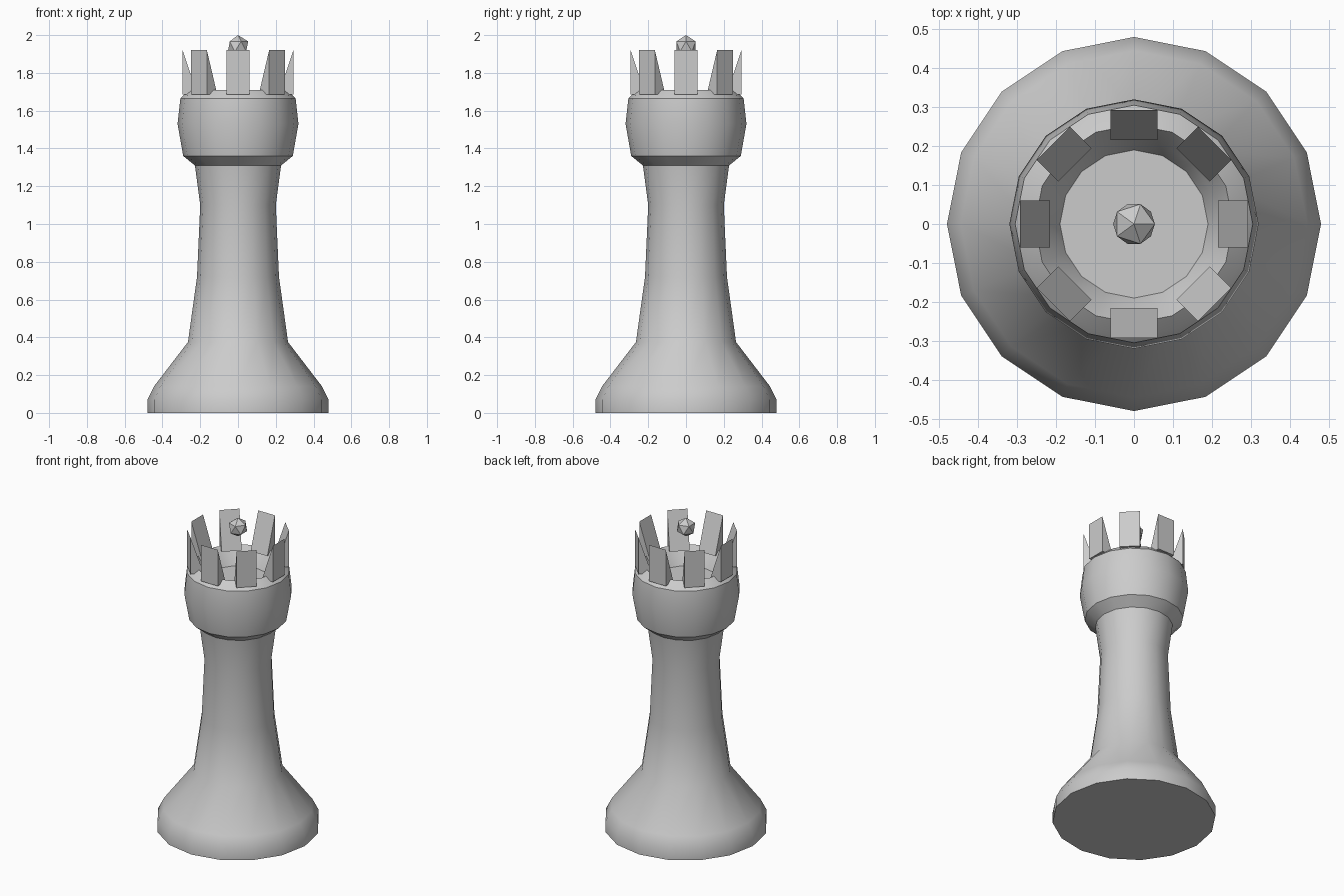
import bpy, bmesh
from math import pi, cos, sin
from mathutils import Matrix

if "Cube" in bpy.data.objects:
    bpy.data.objects.remove(bpy.data.objects["Cube"])


def add_object(name, bm):
    bmesh.ops.recalc_face_normals(bm, faces=bm.faces)
    mesh = bpy.data.meshes.new(name)
    bm.to_mesh(mesh)
    bm.free()
    obj = bpy.data.objects.new(name, mesh)
    bpy.context.collection.objects.link(obj)
    return obj


def lathe(name, profile, sides=16):
    # Revolve (radius, height) points, capping both ends
    bm = bmesh.new()
    rings = [[bm.verts.new((r * cos(2 * pi * i / sides), r * sin(2 * pi * i / sides), z))
              for i in range(sides)] for r, z in profile]
    for a, b in zip(rings, rings[1:]):
        for i in range(sides):
            j = (i + 1) % sides
            bm.faces.new((a[i], a[j], b[j], b[i]))
    bm.faces.new(rings[0][::-1])
    bm.faces.new(rings[-1])
    return add_object(name, bm)


# Turned body: foot, shaft, head and the shallow cup in the top
body = lathe("body", [
    (0.48, 0), (0.48, 0.07), (0.445, 0.14), (0.265, 0.375),
    (0.217, 0.72), (0.20, 1.10), (0.228, 1.31),
    (0.29, 1.36), (0.32, 1.53), (0.305, 1.665), (0.29, 1.68),
    (0.255, 1.71), (0.215, 1.65), (0.19, 1.60)])
bpy.context.view_layer.objects.active = body
body.select_set(True)
bpy.ops.object.shade_smooth_by_angle(angle=pi / 6)
body.select_set(False)

# Ring of eight wedge-shaped crown points, upright outside and sloped inside
for k in range(8):
    bm = bmesh.new()
    section = [(0.215, 1.685), (0.293, 1.685), (0.293, 1.92)]
    left, right = [[bm.verts.new((x, s * 0.06, z)) for x, z in section] for s in (-1, 1)]
    bm.faces.new(left)
    bm.faces.new(right[::-1])
    for i in range(3):
        j = (i + 1) % 3
        bm.faces.new((left[i], right[i], right[j], left[j]))
    bm.transform(Matrix.Rotation(k * pi / 4, 4, 'Z'))
    add_object(f"crown_point_{k + 1}", bm)

# Faceted finial ball above the cup
bm = bmesh.new()
bmesh.ops.create_icosphere(bm, subdivisions=1, radius=0.06,
                           matrix=Matrix.Translation((0, 0, 1.94)))
add_object("finial", bm)
